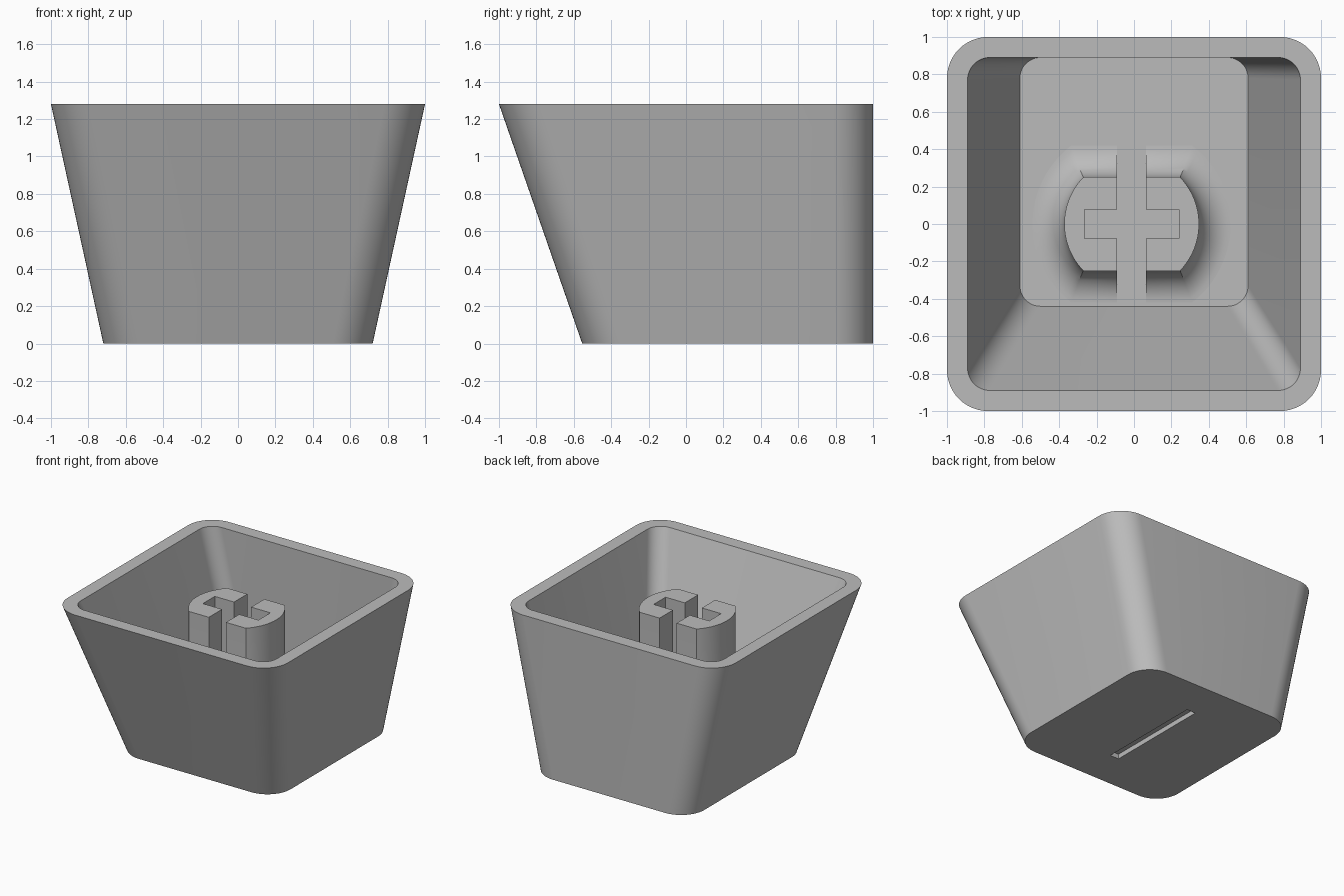
import bpy
import bmesh
from math import asin, cos, sin, pi, radians

if "Cube" in bpy.data.objects:
    bpy.data.objects.remove(bpy.data.objects["Cube"], do_unlink=True)

HEIGHT, FLOOR = 1.28, 0.15
STEM_TOP, STEM_X = 1.16, -0.0125
FILLET = 0.17

grey = bpy.data.materials.new("light grey plastic")
grey.use_nodes = True
grey.diffuse_color = (0.5, 0.5, 0.5, 1)
grey.node_tree.nodes["Principled BSDF"].inputs["Base Color"].default_value = (0.5, 0.5, 0.5, 1)


def rounded_ring(half_width, front, back, radius, z, steps=12):
    """Rounded rectangle, counter-clockwise from the back left corner."""
    x, f, b = half_width - radius, front + radius, back - radius
    corners = [(x, b), (-x, b), (-x, f), (x, f)]
    return [(cx + radius * cos(a), cy + radius * sin(a), z)
            for k, (cx, cy) in enumerate(corners)
            for a in [(k + i / steps) * pi / 2 for i in range(steps + 1)]]


def stem_ring(grow, z, steps=24):
    """Circle with its front and back cut flat, grown outward with mitred corners."""
    radius = 0.36 + grow
    limit = asin((0.25 + grow) / radius)
    return [(STEM_X + radius * cos(a), radius * sin(a), z)
            for turn in (0, pi)
            for a in [turn - limit + 2 * limit * i / steps for i in range(steps + 1)]]


def loft(name, rings):
    """Skin a stack of equal rings and cap both ends."""
    bm = bmesh.new()
    loops = [[bm.verts.new(p) for p in ring] for ring in rings]
    n = len(loops[0])
    for low, high in zip(loops, loops[1:]):
        for i in range(n):
            j = (i + 1) % n
            bm.faces.new((low[i], low[j], high[j], high[i]))
    bm.faces.new(loops[0][::-1])
    bm.faces.new(loops[-1])
    bmesh.ops.recalc_face_normals(bm, faces=bm.faces)
    mesh = bpy.data.meshes.new(name)
    bm.to_mesh(mesh)
    bm.free()
    mesh.materials.append(grey)
    obj = bpy.data.objects.new(name, mesh)
    bpy.context.collection.objects.link(obj)
    return obj


def cut_box(target, center, size):
    """Subtract a box and remove the cutter."""
    bpy.ops.mesh.primitive_cube_add(size=1, location=center)
    cutter = bpy.context.object
    cutter.name = "cutter"
    cutter.hide_render = True
    cutter.scale = size
    cutter.data.materials.append(grey)
    mod = target.modifiers.new("cut", "BOOLEAN")
    mod.operation, mod.solver, mod.object = "DIFFERENCE", "EXACT", cutter
    bpy.context.view_layer.objects.active = target
    bpy.ops.object.modifier_apply(modifier=mod.name)
    bpy.data.objects.remove(cutter, do_unlink=True)


# Tapered hollow shell: outside, rim, inside, floor
shell = loft("cap_shell", [
    rounded_ring(0.72, -0.555, 1, 0.21, 0),
    rounded_ring(1, -1, 1, 0.22, HEIGHT),
    rounded_ring(0.89, -0.89, 0.89, 0.12, HEIGHT),
    rounded_ring(0.61, -0.44, 0.89, 0.11, FLOOR),
])
# Shallow groove in the underside
cut_box(shell, (0, 0.22, 0), (0.08, 0.9, 0.08))

# Stem with a filleted foot, rooted just under the floor
foot = []
for i in range(13):
    t = i / 12 * pi / 2
    foot.append(stem_ring(FILLET * (1 - sin(t)), FLOOR + FILLET * (1 - cos(t))))
stem = loft("stem", [stem_ring(FILLET, FLOOR - 0.02)] + foot + [stem_ring(0, STEM_TOP)])
# Cross-shaped socket, its long arm open at front and back
cut_box(stem, (STEM_X, 0, 0.8), (0.155, 2, 2))
cut_box(stem, (STEM_X, 0, FLOOR + 1), (0.505, 0.155, 2))

for obj in (shell, stem):
    bpy.ops.object.select_all(action="DESELECT")
    obj.select_set(True)
    bpy.context.view_layer.objects.active = obj
    bpy.ops.object.shade_smooth_by_angle(angle=radians(30))
